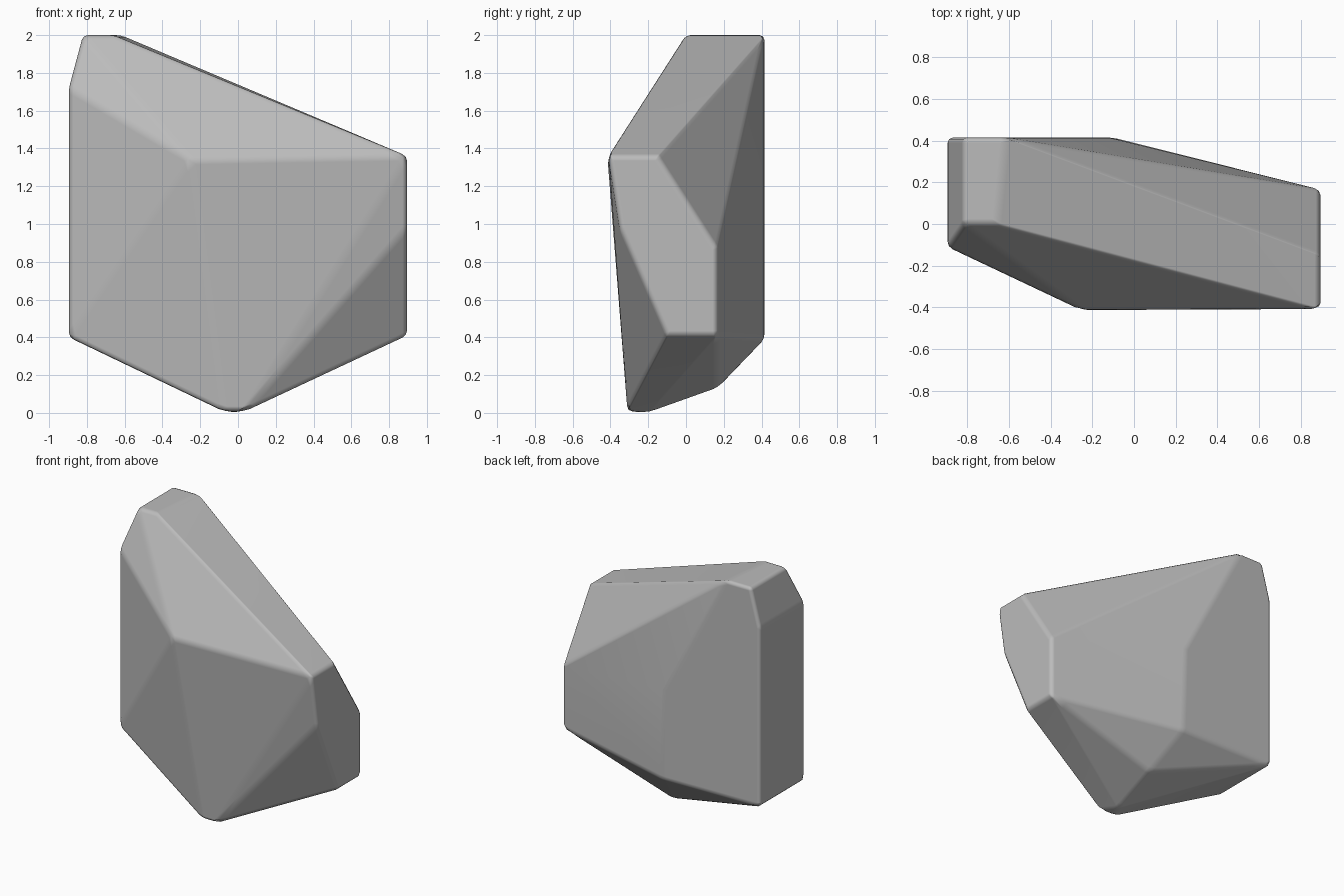
import bpy
import bmesh
import math

cube = bpy.data.objects.get("Cube")
if cube:
    bpy.data.objects.remove(cube, do_unlink=True)

# One plain stone colour
stone = bpy.data.materials.new("stone_grey")
stone.use_nodes = True
colour = (0.5, 0.5, 0.5, 1.0)
stone.diffuse_color = colour
bsdf = next(n for n in stone.node_tree.nodes if n.type == "BSDF_PRINCIPLED")
bsdf.inputs["Base Color"].default_value = colour
bsdf.inputs["Roughness"].default_value = 0.8

# Corners of the cut facets
SIDE = 0.895
BACK = 0.415
left_facet = [(-SIDE, y, z) for y in (-0.11, BACK) for z in (0.4, 1.72)]
right_facet = [(SIDE, y, z) for y, z in (
    (-0.41, 1.36), (-0.15, 1.36), (0.165, 0.87),
    (0.165, 0.41), (-0.1, 0.41), (-0.35, 0.98))]
top_facet = [(-0.82, 0, 2), (-0.66, 0, 2), (-0.82, BACK, 2), (-0.62, BACK, 2)]
back_ridge = [(-0.12, BACK, 1.05), (-0.1, BACK, 0.39)]
front_peak = [(-0.25, -0.415, 1.34)]
foot = [(-0.08, -0.31, 0.01), (0.04, -0.31, 0.01), (-0.02, -0.2, 0), (0, 0.165, 0.13)]

# Wrap the corners into a solid boulder
bm = bmesh.new()
for corner in left_facet + right_facet + top_facet + back_ridge + front_peak + foot:
    bm.verts.new(corner)
hull = bmesh.ops.convex_hull(bm, input=bm.verts[:])
loose = {v for v in hull["geom_interior"] + hull["geom_unused"]
         if isinstance(v, bmesh.types.BMVert)}
bmesh.ops.delete(bm, geom=list(loose), context="VERTS")
bmesh.ops.dissolve_limit(bm, angle_limit=math.radians(2),
                         verts=bm.verts[:], edges=bm.edges[:])
bmesh.ops.recalc_face_normals(bm, faces=bm.faces[:])
for face in bm.faces:
    face.smooth = True

mesh = bpy.data.meshes.new("rock")
bm.to_mesh(mesh)
bm.free()
mesh.materials.append(stone)
rock = bpy.data.objects.new("rock", mesh)
bpy.context.collection.objects.link(rock)

# Worn, softly rounded edges
bevel = rock.modifiers.new("worn_edges", "BEVEL")
bevel.width = 0.025
bevel.segments = 2
bevel.limit_method = "ANGLE"
bevel.angle_limit = math.radians(8)
bevel.harden_normals = True
